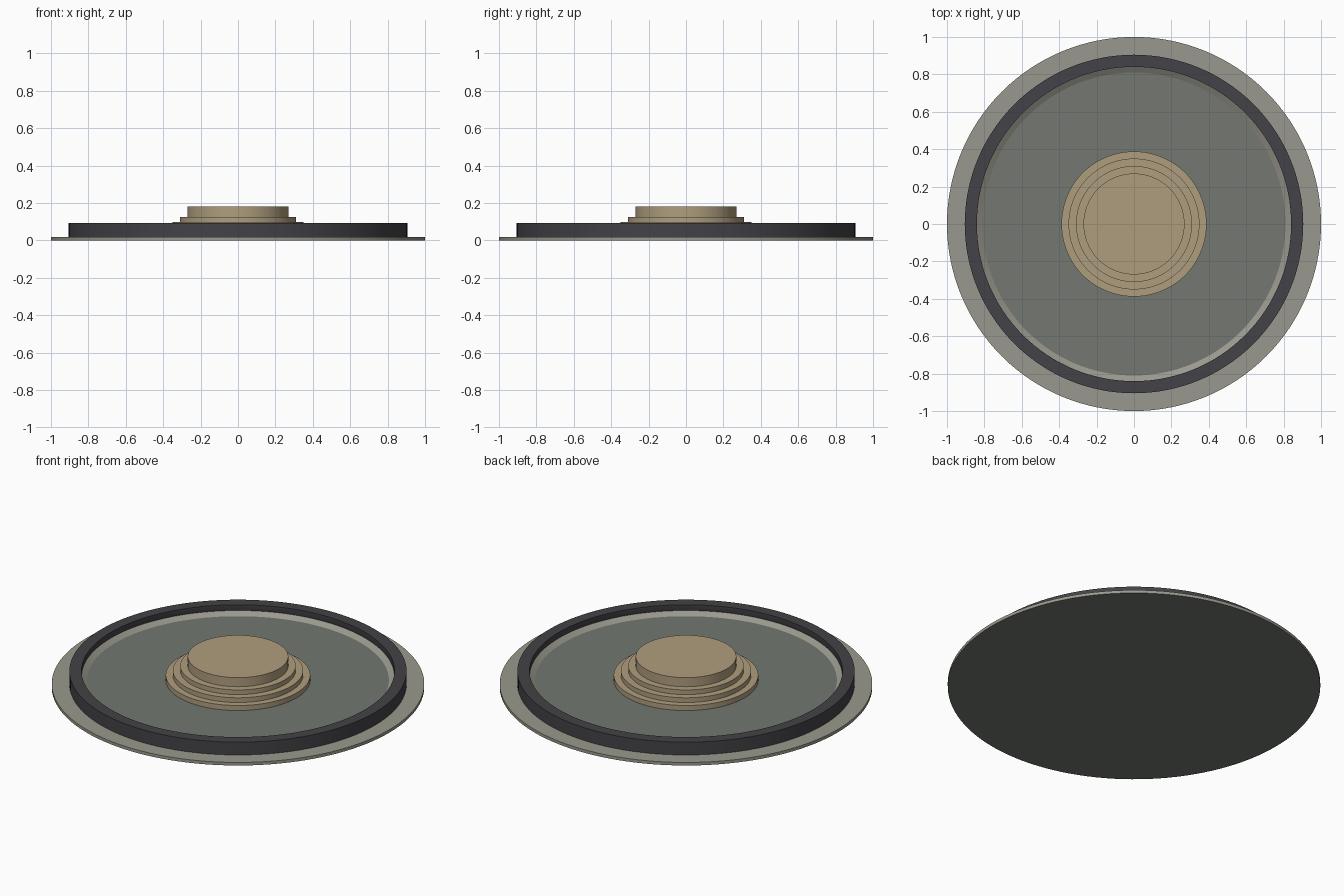
import bpy, bmesh, math

if "Cube" in bpy.data.objects:
    bpy.data.objects.remove(bpy.data.objects["Cube"])

SEGMENTS = 128


def material(name, rgb):
    # sRGB 0-255 to linear
    m = bpy.data.materials.new(name)
    lin = [((c / 255 + 0.055) / 1.055) ** 2.4 for c in rgb]
    m.diffuse_color = (*lin, 1)
    m.use_nodes = True
    m.node_tree.nodes["Principled BSDF"].inputs["Base Color"].default_value = m.diffuse_color
    return m


stone = material("pale_stone", (153, 153, 142))
slate = material("slate_grey", (115, 119, 113))
dark = material("charcoal", (67, 66, 71))
tan = material("tan", (175, 158, 126))


def lathe(name, profile, mats, closed=False):
    """Spin an (r, z) profile around z; r = 0 points become poles."""
    bm = bmesh.new()
    verts = [bm.verts.new((r, 0, z)) for r, z in profile]
    pairs = list(zip(verts, verts[1:]))
    if closed:
        pairs.append((verts[-1], verts[0]))
    edges = [bm.edges.new(p) for p in pairs]
    bmesh.ops.spin(bm, geom=verts + edges, cent=(0, 0, 0), axis=(0, 0, 1),
                   angle=math.tau, steps=SEGMENTS, use_duplicate=False)
    bmesh.ops.remove_doubles(bm, verts=bm.verts, dist=1e-5)
    bmesh.ops.recalc_face_normals(bm, faces=bm.faces)
    mesh = bpy.data.meshes.new(name)
    bm.to_mesh(mesh)
    bm.free()
    for m in mats:
        mesh.materials.append(m)
    obj = bpy.data.objects.new(name, mesh)
    bpy.context.collection.objects.link(obj)
    bpy.ops.object.select_all(action='DESELECT')
    obj.select_set(True)
    bpy.context.view_layer.objects.active = obj
    bpy.ops.object.shade_smooth_by_angle(angle=math.radians(30))
    return obj


# Base plate: wide flange, sloped inner lip and sunken floor
base = lathe("base_plate", [(0, 0), (1, 0), (1, 0.018), (0.87, 0.018), (0.87, 0.06),
                            (0.84, 0.06), (0.81, 0.04), (0, 0.04)], [stone, slate])
for face in base.data.polygons:
    c = face.center
    inner_floor = face.normal.z > 0.95 and math.hypot(c.x, c.y) < 0.8
    if inner_floor or face.normal.z < -0.9:
        face.material_index = 1

# Raised dark ring
lathe("ring", [(0.905, 0.018), (0.905, 0.094), (0.84, 0.094), (0.84, 0.058),
               (0.86, 0.018)], [dark], closed=True)

# Stepped centre hub
hub = [(0, 0.04)]
z = 0.04
for r, top in ((0.388, 0.07), (0.35, 0.098), (0.31, 0.126), (0.27, 0.18)):
    hub += [(r, z), (r, top)]
    z = top
lathe("stepped_hub", hub + [(0, 0.18)], [tan])
